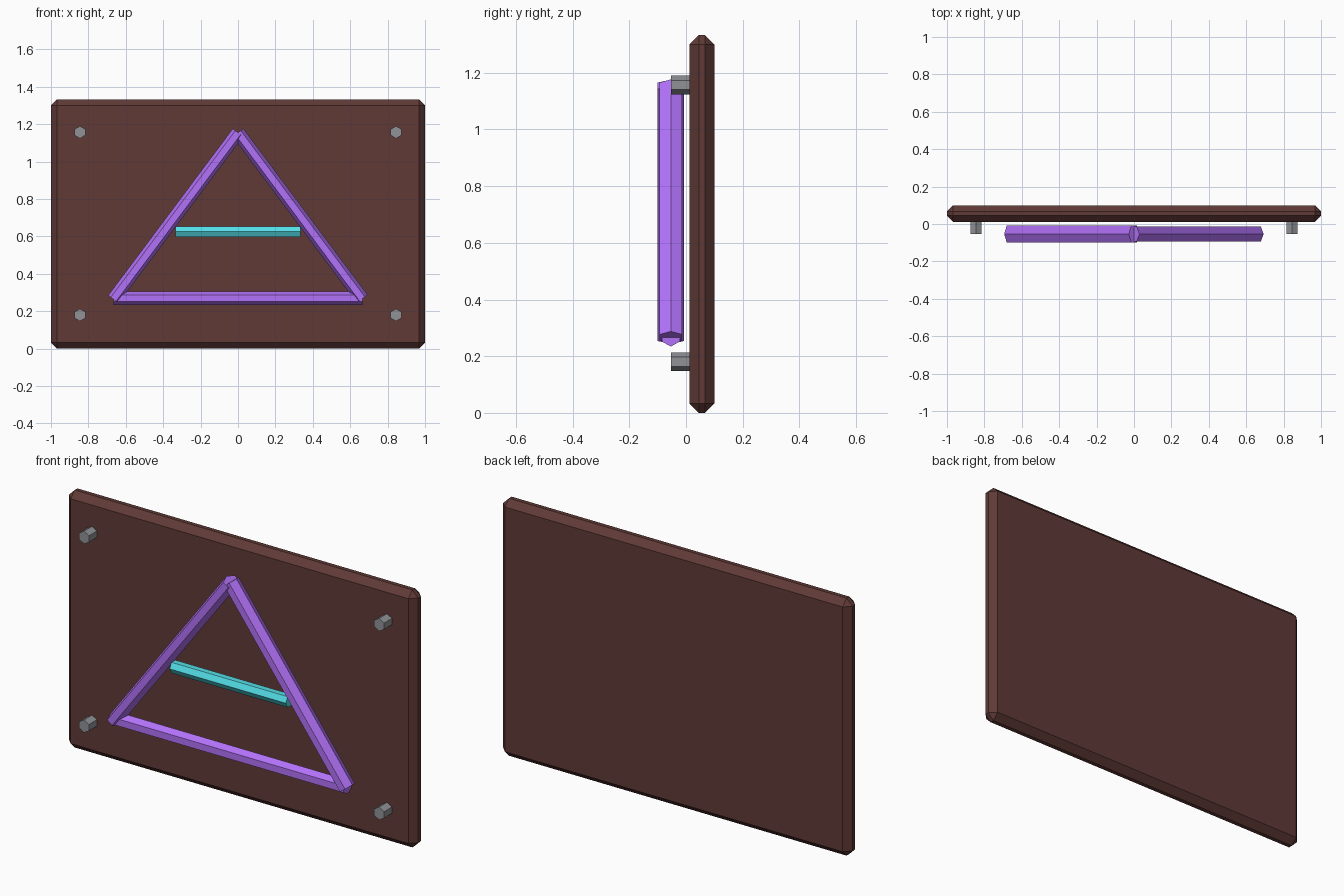
import bpy, bmesh, math
from mathutils import Vector

if "Cube" in bpy.data.objects:
    bpy.data.objects.remove(bpy.data.objects["Cube"])


def material(name, rgb):
    m = bpy.data.materials.new(name)
    m.diffuse_color = (*rgb, 1)
    m.use_nodes = True
    m.node_tree.nodes["Principled BSDF"].inputs["Base Color"].default_value = m.diffuse_color
    return m


PURPLE = material("purple", (0.45, 0.17, 0.95))
TEAL = material("teal", (0.09, 0.73, 0.80))
BROWN = material("brown", (0.115, 0.042, 0.037))
STEEL = material("steel", (0.28, 0.29, 0.31))


def add_object(name, bm, mat=None):
    bmesh.ops.recalc_face_normals(bm, faces=bm.faces)
    mesh = bpy.data.meshes.new(name)
    bm.to_mesh(mesh)
    bm.free()
    if mat:
        mesh.materials.append(mat)
    ob = bpy.data.objects.new(name, mesh)
    bpy.context.collection.objects.link(ob)
    return ob


def hex_bar(name, start, end, corner_dir, corner_r, flat_r, mat=None):
    """Six-sided bar; corner_dir points at one corner of the section."""
    a, b, u = Vector(start), Vector(end), Vector(corner_dir).normalized()
    w = (b - a).normalized().cross(u) * (flat_r / math.sin(math.pi / 3))
    bm = bmesh.new()
    rings = []
    for p in (a, b):
        rings.append([bm.verts.new(p + u * corner_r * math.cos(i * math.pi / 3)
                                   + w * math.sin(i * math.pi / 3)) for i in range(6)])
        bm.faces.new(rings[-1])
    for i in range(6):
        j = (i + 1) % 6
        bm.faces.new((rings[0][i], rings[0][j], rings[1][j], rings[1][i]))
    return add_object(name, bm, mat)


# Backing board with chamfered edges
bm = bmesh.new()
bmesh.ops.create_cube(bm, size=1)
bmesh.ops.scale(bm, vec=(2, 0.088, 1.333), verts=bm.verts)
bmesh.ops.translate(bm, vec=(0, 0.056, 0.6665), verts=bm.verts)
board = add_object("board", bm, BROWN)
bevel = board.modifiers.new("chamfer", 'BEVEL')
bevel.width = 0.033
bevel.segments = 1

# Triangle of hexagonal tubes
Y = -0.0535
apex = (0, Y, 1.155)
left, right = (-0.666, Y, 0.264), (0.664, Y, 0.266)
hex_bar("triangle_left_tube", left, apex, (-0.8, 0, 0.6), 0.035, 0.0465, PURPLE)
hex_bar("triangle_right_tube", right, apex, (0.8, 0, 0.6), 0.036, 0.0395, PURPLE)
hex_bar("triangle_bottom_tube", (-0.665, Y, 0.27), (0.665, Y, 0.27), (0, 0, 1), 0.036, 0.032, PURPLE)

# Crossbar inside the triangle
hex_bar("crossbar", (-0.333, Y, 0.626), (0.333, Y, 0.626), (0, 1, 0), 0.031, 0.028, TEAL)

# Mounting pegs at the corners
for x in (-0.845, 0.845):
    for z in (0.18, 1.157):
        hex_bar("mounting_peg", (x, -0.053, z), (x, 0.02, z), (0, 0, 1), 0.033, 0.0285, STEEL)
